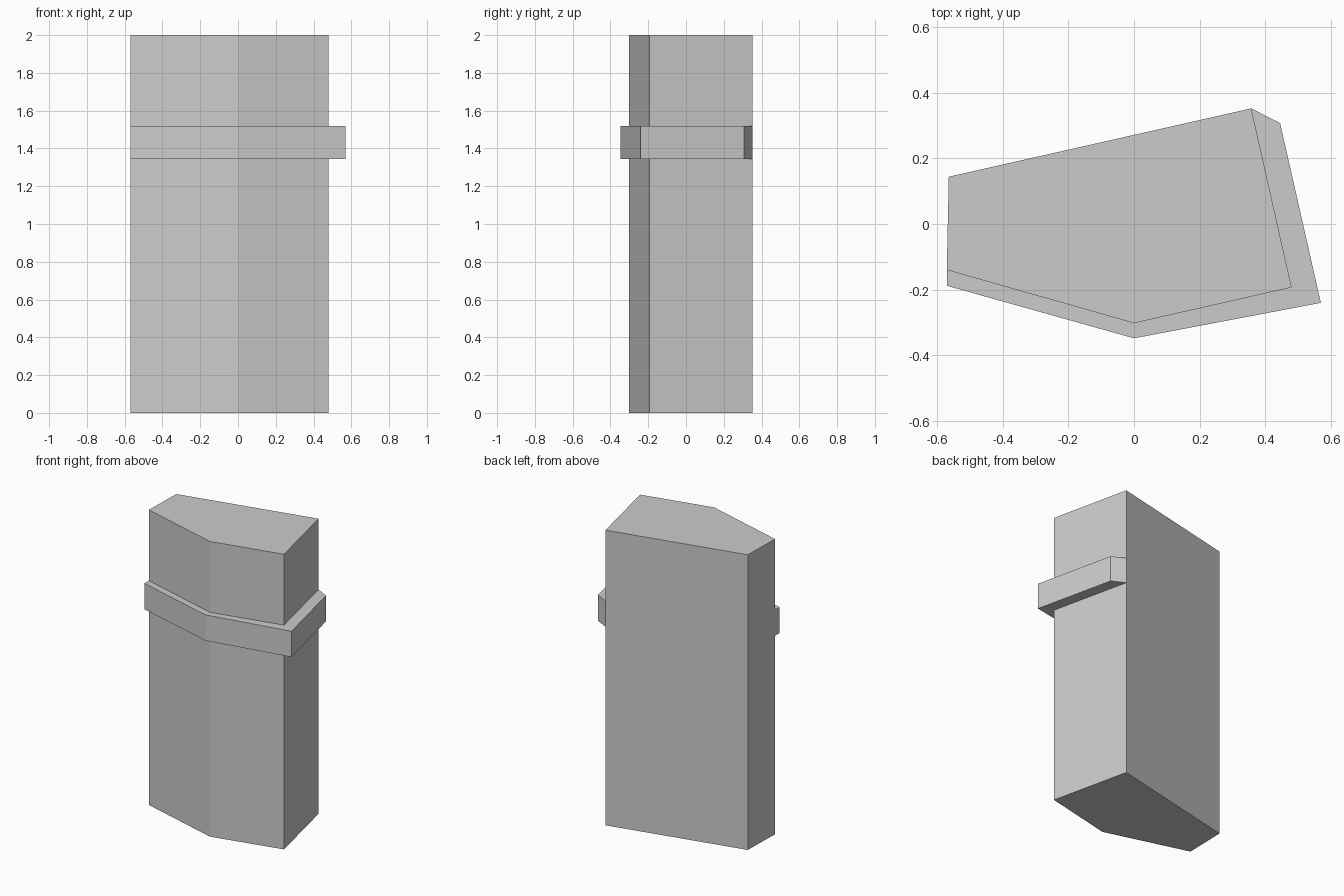
import bpy
import bmesh

cube = bpy.data.objects.get("Cube")
if cube:
    bpy.data.objects.remove(cube, do_unlink=True)

grey = bpy.data.materials.new("plain grey")
grey.use_nodes = True
colour = (0.6, 0.6, 0.6, 1)
grey.diffuse_color = colour
grey.node_tree.nodes["Principled BSDF"].inputs["Base Color"].default_value = colour


def prism(name, outline, bottom, top):
    """Extrude a flat outline upwards from bottom to top."""
    bm = bmesh.new()
    base = bm.faces.new([bm.verts.new((x, y, bottom)) for x, y in outline])
    result = bmesh.ops.extrude_face_region(bm, geom=[base], use_keep_orig=True)
    raised = [v for v in result["geom"] if isinstance(v, bmesh.types.BMVert)]
    bmesh.ops.translate(bm, verts=raised, vec=(0, 0, top - bottom))
    bmesh.ops.recalc_face_normals(bm, faces=bm.faces)
    mesh = bpy.data.meshes.new(name)
    bm.to_mesh(mesh)
    bm.free()
    mesh.materials.append(grey)
    obj = bpy.data.objects.new(name, mesh)
    bpy.context.collection.objects.link(obj)
    return obj


# Five-sided pillar: front edge from left to back, then the back corner
wrapped_side = [(-0.57, -0.14), (0, -0.302), (0.48, -0.193), (0.357, 0.352)]
prism("pillar", wrapped_side + [(-0.564, 0.144)], 0, 2)

# Raised band around the front and one side, chamfered at its back end
band_outside = [(-0.57, -0.188), (0, -0.348), (0.569, -0.24), (0.445, 0.307)]
prism("band", band_outside + wrapped_side[::-1], 1.345, 1.52)
